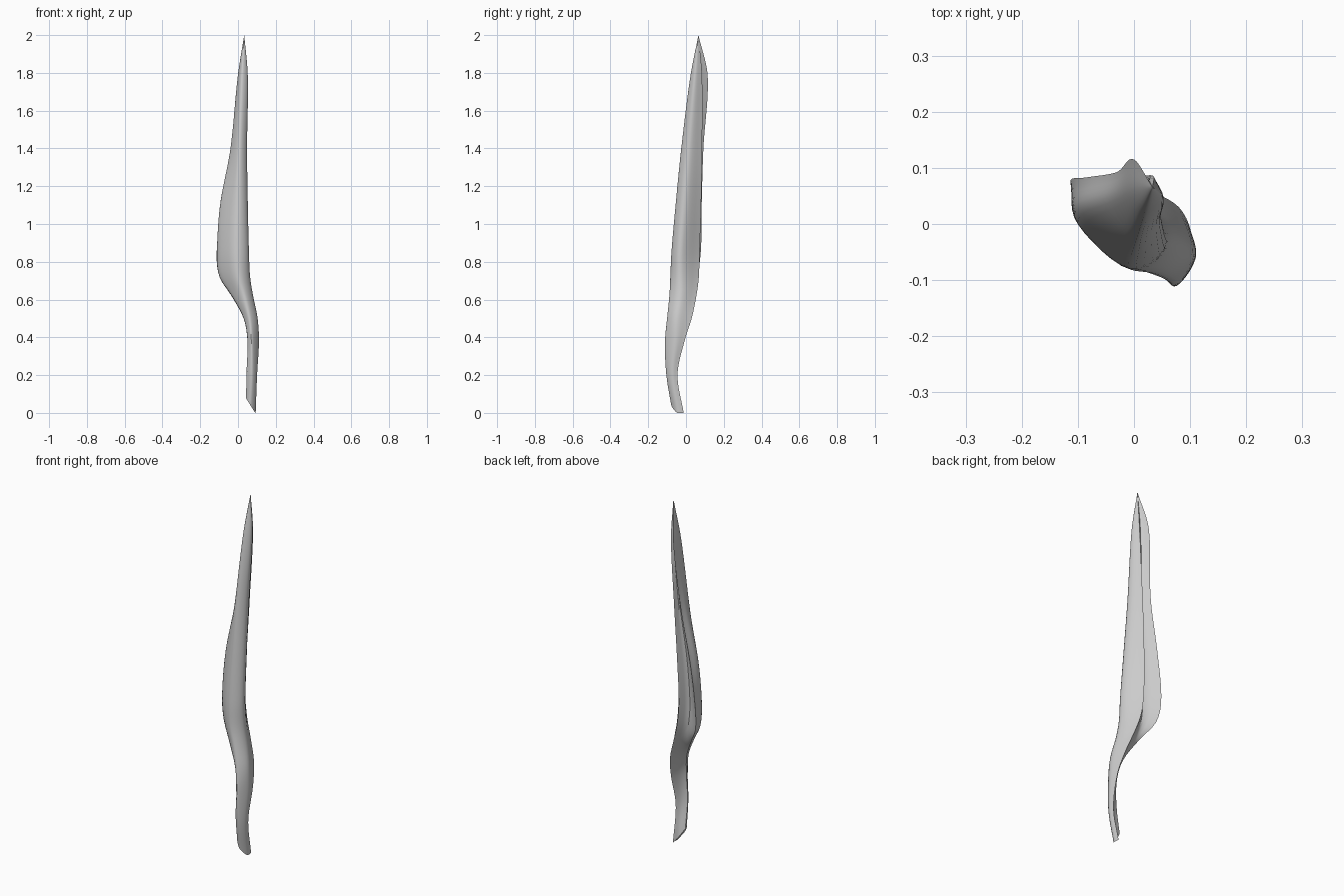
import bpy, bmesh, math
from mathutils import Vector

if "Cube" in bpy.data.objects:
    bpy.data.objects.remove(bpy.data.objects["Cube"])

# Sections: z, then (x, y) of left edge, left flank, front, right flank, right edge, groove bottom
SECTIONS = [
    (0.00, .045, -.058, .043, -.068, .066, -.078, .092, -.045, .091, -.012, .073, -.042),
    (0.20, .046, -.080, .050, -.092, .075, -.105, .100, -.075, .096, -.045, .075, -.068),
    (0.38, .050, -.075, .054, -.092, .075, -.110, .110, -.060, .100, -.008, .074, -.050),
    (0.50, .030, -.050, .035, -.075, .065, -.100, .104, -.050, .080, .030, .050, -.020),
    (0.62, -.035, .000, -.025, -.045, .035, -.088, .080, -.030, .040, .055, .000, .010),
    (0.72, -.098, .055, -.088, -.005, .000, -.083, .064, -.030, .010, .068, -.030, .020),
    (0.85, -.113, .078, -.100, .000, -.010, -.077, .058, -.030, -.005, .072, -.040, .022),
    (1.10, -.085, .083, -.090, .020, -.005, -.055, .052, -.010, .000, .080, -.030, .035),
    (1.40, -.032, .092, -.038, .040, .005, -.025, .048, .015, .015, .085, .000, .055),
    (1.78, .000, .115, .000, .060, .020, .023, .052, .045, .035, .085, .020, .080),
    (2.00, .033, .066, .033, .066, .033, .066, .033, .066, .033, .066, .033, .066),
]


def hermite(keys, t):
    """Smooth curve through (t, Vector) keys with uneven spacing."""
    i = 0
    while i < len(keys) - 2 and t > keys[i + 1][0]:
        i += 1

    def slope(k):
        a, b = max(k - 1, 0), min(k + 1, len(keys) - 1)
        return (keys[b][1] - keys[a][1]) / (keys[b][0] - keys[a][0])
    (t0, p0), (t1, p1) = keys[i], keys[i + 1]
    h = t1 - t0
    u = (t - t0) / h
    return (p0 * (2*u**3 - 3*u**2 + 1) + slope(i) * h * (u**3 - 2*u**2 + u)
            + p1 * (3*u**2 - 2*u**3) + slope(i + 1) * h * (u**3 - u**2))


tracks = [[(s[0], Vector((s[1 + 2*k], s[2 + 2*k]))) for s in SECTIONS] for k in range(6)]


def ring(z):
    left, c, f, q, right, g = (hermite(t, z) for t in tracks)
    outer = list(enumerate((left, c, f, q, right)))
    pts = [hermite(outer, j / 6) for j in range(25)]
    # Hollow back running from right edge through groove to left edge
    inner = list(enumerate((right, g, left)))
    pts += [hermite(inner, j / 4) for j in range(1, 8)]
    return pts


# Loft the blade, with a slanted cut at the foot and a point at the top
bm = bmesh.new()
rings = []
N = 64
for i in range(N):
    z = 2.0 * i / N
    slant = 1.6 * max(0, 1 - z / 0.35)
    rings.append([bm.verts.new((p.x, p.y, z + slant * max(0, .091 - p.x)))
                  for p in ring(z)])
tip = bm.verts.new((.033, .066, 2.0))
for a, b in zip(rings, rings[1:]):
    for j in range(len(a)):
        k = (j + 1) % len(a)
        bm.faces.new((a[j], a[k], b[k], b[j]))
top = rings[-1]
for j in range(len(top)):
    bm.faces.new((top[j], top[(j + 1) % len(top)], tip))
bm.faces.new(rings[0][::-1])
bmesh.ops.triangulate(bm, faces=[f for f in bm.faces if len(f.verts) > 4])
bmesh.ops.recalc_face_normals(bm, faces=bm.faces)

mesh = bpy.data.meshes.new("curled_blade")
bm.to_mesh(mesh)
bm.free()
blade = bpy.data.objects.new("curled_blade", mesh)
bpy.context.collection.objects.link(blade)
bpy.context.view_layer.objects.active = blade
blade.select_set(True)
bpy.ops.object.shade_smooth_by_angle(angle=math.radians(35))
